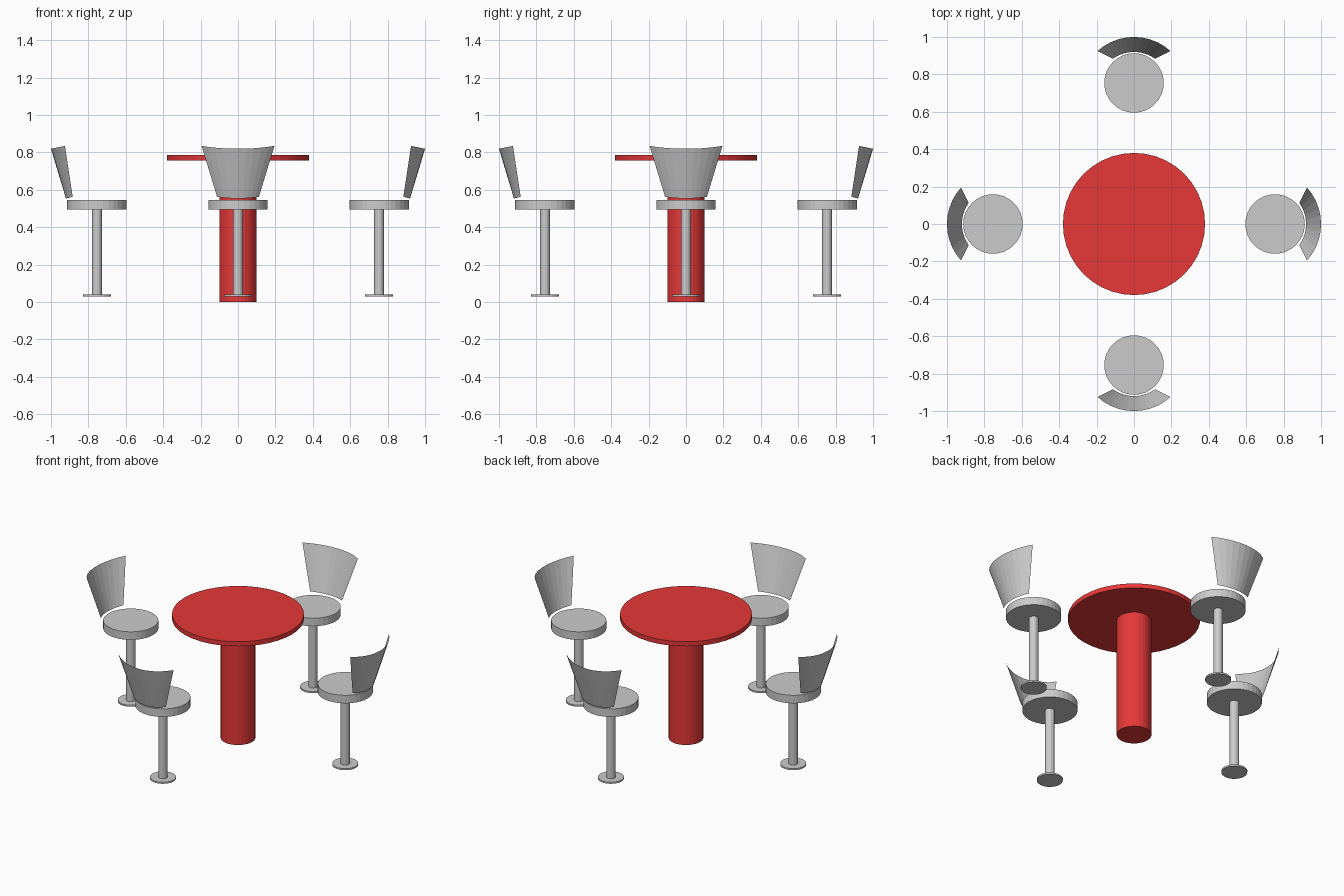
import bpy, bmesh
from math import sin, cos, pi, radians
from mathutils import Matrix

if "Cube" in bpy.data.objects:
    bpy.data.objects.remove(bpy.data.objects["Cube"])

red = bpy.data.materials.new("red_paint")
red.diffuse_color = (0.8, 0.04, 0.04, 1)
red.use_nodes = True
red.node_tree.nodes["Principled BSDF"].inputs["Base Color"].default_value = red.diffuse_color


def link(name, bm, turn=0.0, material=None):
    """Turn a bmesh about the table axis and make it an object."""
    bm.transform(Matrix.Rotation(turn, 4, 'Z'))
    mesh = bpy.data.meshes.new(name)
    bm.to_mesh(mesh)
    bm.free()
    if material:
        mesh.materials.append(material)
    obj = bpy.data.objects.new(name, mesh)
    bpy.context.collection.objects.link(obj)
    return obj


def disc(name, radius, z0, z1, sides, y=0.0, turn=0.0, material=None):
    """Upright closed cylinder from z0 to z1."""
    bm = bmesh.new()
    bmesh.ops.create_cone(bm, cap_ends=True, segments=sides,
                          radius1=radius, radius2=radius, depth=z1 - z0,
                          matrix=Matrix.Translation((0, y, (z0 + z1) / 2)))
    return link(name, bm, turn, material)


def backrest(name, turn, facets=10):
    """Thin flared sheet between a small lower arc and a wide upper arc."""
    # arc centre y, radius, half angle, z at the middle, z rise at the corners
    arcs = [(0.728, 0.192, radians(35.7), 0.554, 0.009),
            (0.709, 0.291, radians(42.0), 0.820, 0.015)]
    bm = bmesh.new()
    rows = []
    for cy, r, half, z, rise in arcs:
        row = []
        for i in range(facets + 1):
            a = half * (2 * i / facets - 1)
            lift = rise * (1 - cos(a)) / (1 - cos(half))
            row.append(bm.verts.new((r * sin(a), cy + r * cos(a), z + lift)))
        rows.append(row)
    low, high = rows
    for i in range(facets):
        bm.faces.new((low[i + 1], low[i], high[i], high[i + 1]))
    return link(name, bm, turn)


# Table
disc("table_pillar", 0.10, 0.0, 0.76, 32, material=red)
disc("table_top", 0.38, 0.758, 0.787, 40, material=red)

# Four chairs around the table
for n in range(4):
    turn = n * pi / 2
    disc(f"chair_foot_{n}", 0.075, 0.03, 0.04, 24, 0.754, turn)
    disc(f"chair_post_{n}", 0.027, 0.035, 0.50, 16, 0.754, turn)
    disc(f"chair_seat_{n}", 0.159, 0.494, 0.545, 32, 0.754, turn)
    backrest(f"chair_back_{n}", turn)
